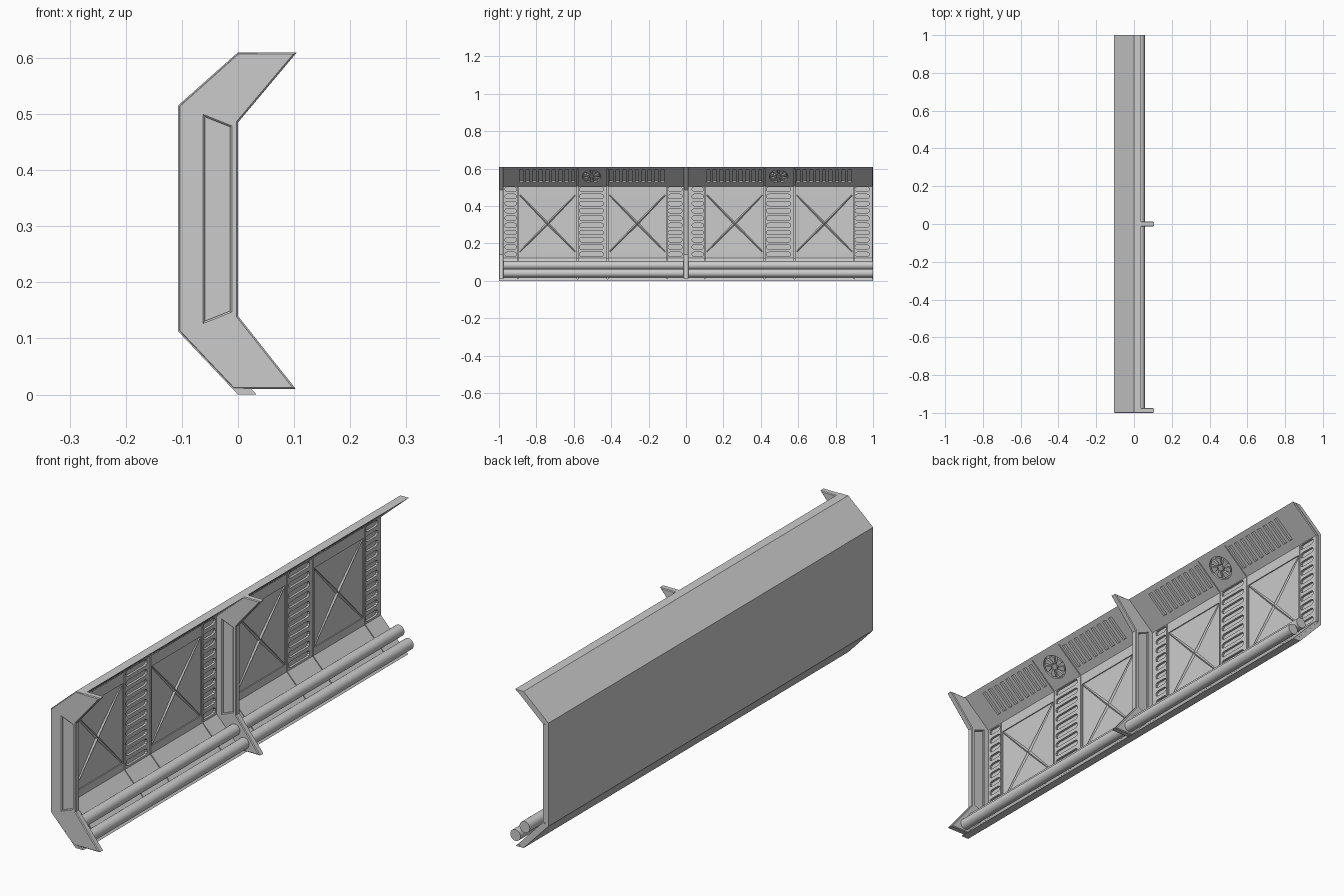
import bpy, bmesh, math
from mathutils import Matrix, Vector

if "Cube" in bpy.data.objects:
    bpy.data.objects.remove(bpy.data.objects["Cube"])

T_FLOOR, T_FACE = 0.015, 0.024          # wall thickness in recesses / at plate faces
Y = Vector((0, 1, 0))


def link(name, mesh):
    ob = bpy.data.objects.new(name, mesh)
    bpy.context.collection.objects.link(ob)
    return ob


def sheet(name, loops, matrix, half, bevel=0.0):
    """Flat sheet from closed 2D loops (inner loops become holes), thickened both ways."""
    cu = bpy.data.curves.new(name, 'CURVE')
    cu.dimensions, cu.fill_mode = '2D', 'BOTH'
    cu.extrude = half - bevel
    cu.bevel_depth, cu.bevel_resolution, cu.offset = bevel, 0, -bevel
    for loop in loops:
        sp = cu.splines.new('POLY')
        sp.points.add(len(loop) - 1)
        for p, (u, v) in zip(sp.points, loop):
            p.co = (u, v, 0, 1)
        sp.use_cyclic_u = True
    tmp = link(name + "_curve", cu)
    dg = bpy.context.evaluated_depsgraph_get()
    me = bpy.data.meshes.new_from_object(tmp.evaluated_get(dg))
    bpy.data.objects.remove(tmp)
    for p in me.polygons:
        p.use_smooth = False
    ob = link(name, me)
    ob.matrix_world = matrix
    return ob


def rect(u0, u1, v0, v1):
    return [(u0, v0), (u1, v0), (u1, v1), (u0, v1)]


def arc(cx, cy, r, a0, a1, n):
    return [(cx + r * math.cos(a0 + (a1 - a0) * i / n),
             cy + r * math.sin(a0 + (a1 - a0) * i / n)) for i in range(n + 1)]


def slot(cx, cy, w, h):
    r = h / 2
    return (arc(cx + w / 2 - r, cy, r, -math.pi / 2, math.pi / 2, 5)
            + arc(cx - w / 2 + r, cy, r, math.pi / 2, 1.5 * math.pi, 5))


class Face:
    """A wall section: origin on the back face, v runs up it, n points inward."""
    def __init__(self, origin, towards):
        self.o = Vector((origin[0], 0, origin[1]))
        self.v = (Vector((towards[0], 0, towards[1])) - self.o).normalized()
        self.n = Y.cross(self.v)

    def at(self, v, t):
        p = self.o + self.v * v + self.n * t
        return (p.x, p.z)

    def matrix(self, t):
        m = Matrix((Y, self.v, self.n)).transposed().to_4x4()
        m.translation = self.o + self.n * t
        return m


upper = Face((-0.107, 0.515), (0, 0.61))
middle = Face((-0.107, 0), (-0.107, 1))
lower = Face((0, 0), (-0.107, 0.113))
MID, HALF = (T_FLOOR + T_FACE) / 2, (T_FACE - T_FLOOR) / 2


def prism(name, prof, y0, y1):
    bm = bmesh.new()
    f = bm.faces.new([bm.verts.new((x, y0, z)) for x, z in prof])
    ext = bmesh.ops.extrude_face_region(bm, geom=[f])['geom']
    bmesh.ops.translate(bm, vec=(0, y1 - y0, 0),
                        verts=[g for g in ext if isinstance(g, bmesh.types.BMVert)])
    bmesh.ops.recalc_face_normals(bm, faces=bm.faces)
    me = bpy.data.meshes.new(name)
    bm.to_mesh(me)
    bm.free()
    return link(name, me)


# Folded back shell with solid lips at top and bottom
prism("wall_shell", [
    (-0.107, 0.113), (-0.107, 0.515), (0, 0.61), (0.036, 0.61),
    upper.at(0.158, T_FACE), upper.at(0.158, T_FLOOR),
    (-0.107 + T_FLOOR, 0.508), (-0.107 + T_FLOOR, 0.119),
    lower.at(-0.008, T_FLOOR), lower.at(-0.008, T_FACE), (0.033, 0), (0, 0)], -0.999, 1)

# Inner plating, two identical bays
GAP = 0.002
COLUMNS = [(0, .1), (.1, .42), (.42, .58), (.58, .9), (.9, 1)]
wall, top, bottom = [], [], []
braces = bmesh.new()
for y0 in (-1, 0):
    for a, b in COLUMNS:
        wall.append(rect(y0 + a + GAP, y0 + b - GAP, 0.1225, 0.5045))
        bottom.append(rect(y0 + a + GAP, y0 + b - GAP, -0.008, 0.147))
    # slot columns
    for c, w in ((.063, .062), (.495, .13), (.942, .076)):
        for i in range(10):
            wall.append(slot(y0 + c, 0.142 + i * 0.0387, w, 0.023))
    # square recesses with shallow sunk facets and cross braces
    for u0, u1 in ((.108, .412), (.588, .892)):
        u0, u1, v0, v1 = y0 + u0, y0 + u1, 0.152, 0.462
        wall.append(rect(u0, u1, v0, v1))
        mid = Vector(((u0 + u1) / 2, (v0 + v1) / 2))
        xf, xr = -0.107 + T_FLOOR - 0.001, -0.107 + T_FACE - 0.001
        corners = [Vector(c) for c in rect(u0, u1, v0, v1)]
        for i in range(4):
            p, q = corners[i], corners[(i + 1) % 4]
            tri = [(xf + .006, *p), (xf + .006, *q), (xf + .002, *mid)]
            braces.faces.new([braces.verts.new(c) for c in tri])
        for p, q in ((corners[0], corners[2]), (corners[1], corners[3])):
            d = (q - p).normalized()
            s = Vector((-d.y, d.x)) * 0.009
            p, q = p + d * .006, q - d * .006
            ridge = [braces.verts.new((xr, *c)) for c in (p, q)]
            for k in (1, -1):
                base = [braces.verts.new((xf, *c)) for c in (q + s * k, p + s * k)]
                quad = ridge + base
                braces.faces.new(quad if k < 0 else quad[::-1])
    # vents and fan on the upper slope
    for a, b in ((0, .42), (.42, .58), (.58, 1)):
        top.append(rect(y0 + a + GAP, y0 + b - GAP, 0.009, 0.158))
    for start in (.12, .60):
        for i in range(9):
            u = y0 + start + i * 0.0345
            top.append(rect(u - .009, u + .009, 0.045, 0.147))
    c, v = y0 + .495, 0.092
    top.append(arc(c, v, .05, 0, 2 * math.pi * 23 / 24, 23))
    top.append(arc(c, v, .012, 0, 2 * math.pi * 11 / 12, 11))
    for i in range(7):
        a = i * 2 * math.pi / 7
        top.append(arc(c, v, .044, a, a + .55, 4) + arc(c, v, .015, a + .3, a - .25, 2))

sheet("wall_plates", wall, middle.matrix(MID), HALF)
sheet("upper_vent_plates", top, upper.matrix(MID), HALF)
sheet("lower_plates", bottom, lower.matrix(MID), HALF)
me = bpy.data.meshes.new("cross_braces")
for f in braces.faces:
    f.normal_update()
    if f.normal.x < 0:
        f.normal_flip()
braces.to_mesh(me)
braces.free()
link("cross_braces", me)

# Ribs: chamfered frame with a sunk web
RIB = [(-.1065, .113), (-.1065, .515), (0, .61), (.105, .61), (0, .485),
       (0, .14), (.103, .01), (-.009, .01)]
HOLE = [(-.059, .131), (-.014, .149), (-.014, .477), (-.059, .495)]
for name, y in (("end_rib", -0.9875), ("middle_rib", 0)):
    m = Matrix.Translation((0, y, 0)) @ Matrix.Rotation(math.pi / 2, 4, 'X')
    sheet(name, [RIB, HOLE], m, 0.0125, 0.003)
    prism(name + "_web", [(-.07, .11), (-.007, .14), (-.007, .485), (-.07, .51)],
          y - .006, y + .006)

# Two pipes along the foot of the wall
for name, x, z in (("lower_pipe", .035, .041), ("upper_pipe", -.005, .083)):
    bpy.ops.mesh.primitive_cylinder_add(vertices=24, radius=.022, depth=1.99,
                                        location=(x, .005, z), rotation=(math.pi / 2, 0, 0))
    bpy.context.object.name = name
    bpy.ops.object.shade_smooth_by_angle()
